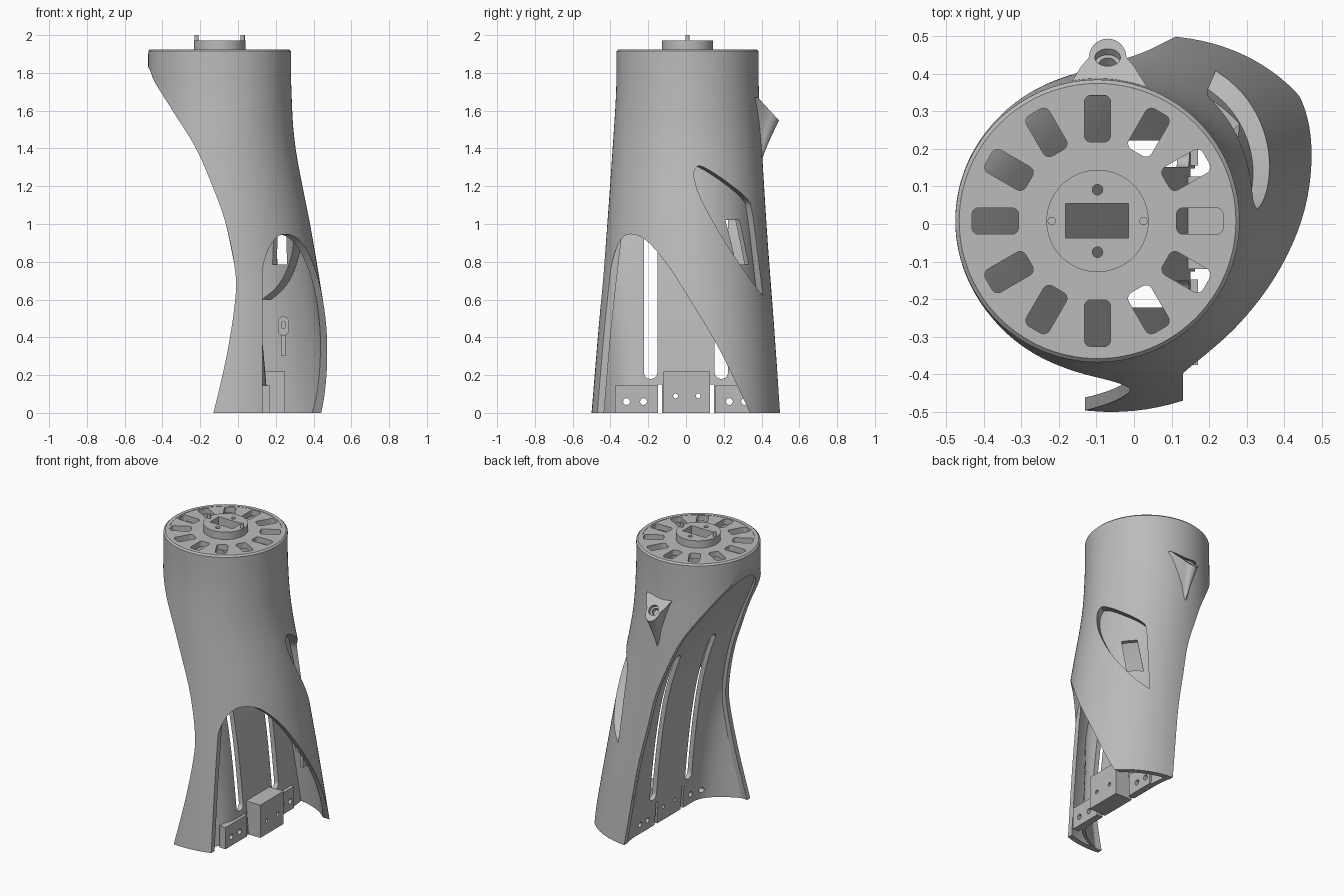
import bpy, bmesh, math
from mathutils import Matrix, Vector

cube = bpy.data.objects.get("Cube")
if cube:
    bpy.data.objects.remove(cube, do_unlink=True)

grey = bpy.data.materials.new("light grey")
grey.use_nodes = True
grey.diffuse_color = (0.5, 0.5, 0.5, 1)
grey.node_tree.nodes["Principled BSDF"].inputs["Base Color"].default_value = (0.5, 0.5, 0.5, 1)

CX, CY = -0.097, 0.008   # axis of the round top


def spline(pts, n=6):
    """Smooth curve through the given points."""
    p = [Vector(q) for q in pts]
    out = []
    for i in range(len(p) - 1):
        a, b, c, d = p[max(i - 1, 0)], p[i], p[i + 1], p[min(i + 2, len(p) - 1)]
        for j in range(n):
            t = j / n
            out.append(b + ((c - a) * t + (2 * a - 5 * b + 4 * c - d) * t**2
                            + (3 * b - a - 3 * c + d) * t**3) / 2)
    return out + [p[-1]]


def build(name, rings, loop=False):
    """Skin a list of rings; cap the ends, or close them into a tube wall."""
    bm = bmesh.new()
    vs = [[bm.verts.new(q) for q in r] for r in rings]
    n = len(vs[0])
    pairs = list(zip(vs, vs[1:])) + ([(vs[-1], vs[0])] if loop else [])
    for a, b in pairs:
        for i in range(n):
            bm.faces.new((a[i], a[(i + 1) % n], b[(i + 1) % n], b[i]))
    if not loop:
        bm.faces.new(vs[0])
        bm.faces.new(vs[-1])
    bmesh.ops.recalc_face_normals(bm, faces=bm.faces)
    mesh = bpy.data.meshes.new(name)
    bm.to_mesh(mesh)
    bm.free()
    ob = bpy.data.objects.new(name, mesh)
    bpy.context.collection.objects.link(ob)
    return ob


def prism(name, pts, axis, lo, hi):
    place = {"x": lambda p, h: (h, p[0], p[1]),
             "y": lambda p, h: (p[0], h, p[1]),
             "z": lambda p, h: (p[0], p[1], h)}[axis]
    return build(name, [[place(p, h) for p in pts] for h in (lo, hi)])


def box(name, x, y, z):
    return prism(name, [(x[0], y[0]), (x[1], y[0]), (x[1], y[1]), (x[0], y[1])], "z", *z)


def circle(x, y, r, n=24):
    return [(x + r * math.cos(i * math.tau / n), y + r * math.sin(i * math.tau / n)) for i in range(n)]


def rounded(x, y, w, h, r, turn=0):
    """Rounded rectangle, pushed out along x and then turned."""
    pts = []
    for k, (sx, sy) in enumerate([(1, 1), (-1, 1), (-1, -1), (1, -1)]):
        for j in range(6):
            a = (k + j / 5) * math.pi / 2
            pts.append((x + sx * (w / 2 - r) + r * math.cos(a), y + sy * (h / 2 - r) + r * math.sin(a)))
    c, s = math.cos(turn), math.sin(turn)
    return [(px * c - py * s, px * s + py * c) for px, py in pts]


def boolean(ob, tool, op="DIFFERENCE"):
    mod = ob.modifiers.new("cut", "BOOLEAN")
    mod.operation, mod.object, mod.solver = op, tool, "EXACT"
    bpy.context.view_layer.update()
    mesh = bpy.data.meshes.new_from_object(ob.evaluated_get(bpy.context.evaluated_depsgraph_get()))
    ob.modifiers.clear()
    ob.data = mesh
    bpy.data.objects.remove(tool, do_unlink=True)


# Tube sections: height, centre x, half width, half depth, skew
SECTIONS = spline([(0, 0, .545, .5, .06), (.45, -.005, .477, .465, .04), (.95, -.045, .435, .425, .02),
                   (1.4, -.09, .395, .395, .005), (1.7, CX, .38, .378, 0), (1.925, CX, .378, .376, 0)])


def tube_rings(inset, low=0.0, high=0.0, chamfer=0.0):
    rows = [list(s) for s in SECTIONS]
    rows[0][0] -= low
    rows[-1][0] += high
    if chamfer:
        rows.insert(-1, list(rows[-1]))
        rows[-2][0] -= chamfer
        rows[-1][2] -= chamfer
        rows[-1][3] -= chamfer
    return [[(cx + (a - inset) * math.cos(t) + k * math.sin(t),
              CY * min(z, 1.7) / 1.7 + (b - inset) * math.sin(t), z)
             for t in (i * math.tau / 112 for i in range(112))] for z, cx, a, b, k in rows]


def tube(name, outer, inner, chamfer=0.0):
    return build(name, tube_rings(outer, chamfer=chamfer) + tube_rings(inner)[::-1], loop=True)


# Shell with a sculpted opening on one side; its two edges part near the foot
shell = tube("shell", 0, .034, .01)
upper = [(-.56, 1.93), (-.475, 1.83), (-.44, 1.75), (-.34, 1.59), (-.222, 1.4), (-.135, 1.2),
         (-.07, 1.02), (-.022, .8)]
front_edge = spline(upper + [(-.012, .63), (-.055, .33), (-.13, 0), (-.17, -.12)])
back_edge = spline(upper + [(.04, .5), (.11, 0), (.13, -.12)])
for edge, lo, hi in ((front_edge, -.9, 0), (back_edge, -.001, .9)):
    boolean(shell, prism("cutter", edge + [Vector((-.9, -.12)), Vector((-.9, 1.93))], "y", lo, hi))

# Arched access opening at the foot
arch = spline([(-.41, .68), (-.39, .8), (-.355, .9), (-.305, .945), (-.22, .92), (-.11, .8),
               (.02, .6), (.18, .33), (.34, 0), (.39, -.1)])
boolean(shell, prism("cutter", arch + [Vector((-.7, -.1)), Vector((-.7, .68))], "x", .13, .9))


def slanted(pts):
    """Prism that enters the back corner of the shell at a slant."""
    return build("cutter", [[(x, y + .6 * (x - .365 + .45 * y), z) for y, z in pts] for x in (.04, .7)])


# Recessed pocket
pocket = spline([(.39, .62), (.29, .72), (.17, .9), (.08, 1.1), (.05, 1.24), (.065, 1.3), (.1, 1.3),
                 (.22, 1.215), (.33, 1.13), (.355, 1.07), (.37, .9)], 4)
mid = sum(pocket, Vector((0, 0))) / len(pocket)
rim = [p + (p - mid).normalized() * .022 for p in pocket]
boolean(shell, slanted(pocket))
recess = tube("pocket", .012, .08)
boolean(recess, slanted(rim), "INTERSECT")
hollow = tube("cutter", -.1, .05)
boolean(hollow, slanted(pocket), "INTERSECT")
boolean(recess, hollow)

# Slanted window through the pocket floor, cut square to the wall
window = prism("cutter", [(-.01, .785), (.09, .785), (.05, 1.02), (-.046, 1.02)], "x", 0, .9)
window.data.transform(Matrix.Rotation(math.radians(45), 4, "Z"))
boolean(recess, window)

# Inner panel: a trough that curls out at both sides to meet the shell edges
curve = spline([(-.475, 1.85), (-.34, 1.66), (-.2, 1.43), (-.11, 1.27), (-.045, 1.12), (.02, .9),
                (.065, .65), (.1, .35), (.13, 0)])


def edge_x(edge, z):
    for p, q in zip(edge, edge[1:]):
        if q.y <= z <= p.y:
            return p.x + (q.x - p.x) * (p.y - z) / (p.y - q.y)


def curled(p, y):
    r = .378 + .122 * max(0, 1 - p.y / 1.7)
    half = math.sqrt(max(r * r - (p.x - CX * min(1, p.y / 1.4)) ** 2, .02))
    s = min(max(abs(y) / half - .4, 0) / .6, 1.05)
    gap = max(0, p.x - edge_x(front_edge if y < 0 else back_edge, p.y))
    return p.x - gap * s ** 3


rings = []
for i in range(49):
    y = -.528 + i * .022
    rings.append([(curled(p, y), y, p.y) for p in curve]
                 + [(curled(p, y) + .032, y, p.y) for p in reversed(curve)])
panel = build("inner_panel", rings)
boolean(panel, build("cutter", tube_rings(.015, .1, .1)), "INTERSECT")
for side in (-1, 1):
    boolean(panel, prism("cutter", rounded(side * .187, .69, .07, 1.02, .033), "x", -.6, .6))
    boolean(panel, box("cutter", (-.2, .4), sorted((side * .127, side * .147)), (-.1, .15)))

# Mounting blocks, with screw holes through panel and blocks
centre_block = box("centre_block", (.125, .25), (-.12, .127), (0, .22))
front_block = box("front_block", (.125, .17), (-.375, -.147), (0, .145))
back_block = box("back_block", (.125, .17), (.155, .35), (0, .145))
for block, ys, z, r in ((centre_block, (-.055, .065), .09, .013),
                        (front_block, (-.315, -.225), .06, .018),
                        (back_block, (.23, .31), .06, .018)):
    for y in ys:
        for part in (block, panel):
            boolean(part, prism("cutter", circle(y, z, r, 16), "x", 0, .4))

# Small clip on the inside of the back wall
clip = prism("clip", rounded(.24, .46, .058, .1, .026), "y", .3, .385)
boolean(clip, prism("cutter", rounded(.24, .465, .022, .035, .008), "y", .2, .35))
clip_rib = box("clip_rib", (.228, .252), (.33, .385), (.3, .42))

# Top plate with a ring of slots
plate = prism("top_plate", circle(CX, CY, .36, 96), "z", 1.885, 1.923)
for i in range(12):
    pts = [(x + CX, y + CY) for x, y in rounded(.272, 0, .124, .07, .018, i * math.tau / 12)]
    boolean(plate, prism("cutter", pts, "z", 1.8, 2))

# Raised hub with connector hole, screw holes and two pins
hub = prism("hub", circle(CX, CY, .136, 64), "z", 1.915, 1.972)
for part in (plate, hub):
    boolean(part, box("cutter", (-.182, -.014), (-.037, .055), (1.8, 2.1)))
    for y in (-.083, .083):
        boolean(part, prism("cutter", circle(CX, CY + y, .014, 20), "z", 1.8, 2.1))
pins = [prism(n, circle(CX + s * .122, CY, .011, 16), "z", 1.92, 2.0)
        for n, s in (("left_pin", 1), ("right_pin", -1))]

# Lug on the back: sloping ear that tapers down into the shell
ear = [(-.12, .34), (.12, .34), (.095, .38), (.07, .42)]
ear += [(.05 * math.cos(a), .443 + .05 * math.sin(a)) for a in (i * math.pi / 12 for i in range(13))]
ear += [(-.07, .42), (-.095, .38)]
rings = []
for i in range(15):
    t = i / 14
    f = (1 - t) ** 1.3
    rings.append([(-.07 + x * (.15 + .85 * f), .34 + (y - .34) * (.3 + .7 * f),
                   1.67 - max(y - .38, 0) * 1.08 - .27 * t) for x, y in ear])
lug = build("lug", rings)

# Shallow hole square to the sloping face, with a narrower bore below
for r, depth in ((.034, .022), (.022, .05)):
    bore = prism("cutter", circle(0, 0, r), "z", -depth, .1)
    bore.data.transform(Matrix.Translation((-.07, .443, 1.602)) @ Matrix.Rotation(math.radians(-47), 4, "X"))
    boolean(lug, bore)

# Finish: one colour, smooth shading with sharp edges kept
parts = [shell, recess, panel, centre_block, front_block, back_block, clip, clip_rib,
         plate, hub, lug] + pins
bpy.ops.object.select_all(action="DESELECT")
for ob in parts:
    ob.data.materials.clear()
    ob.data.materials.append(grey)
    for f in ob.data.polygons:
        f.material_index = 0
    ob.select_set(True)
bpy.context.view_layer.objects.active = shell
bpy.ops.object.shade_smooth_by_angle(angle=math.radians(30))
